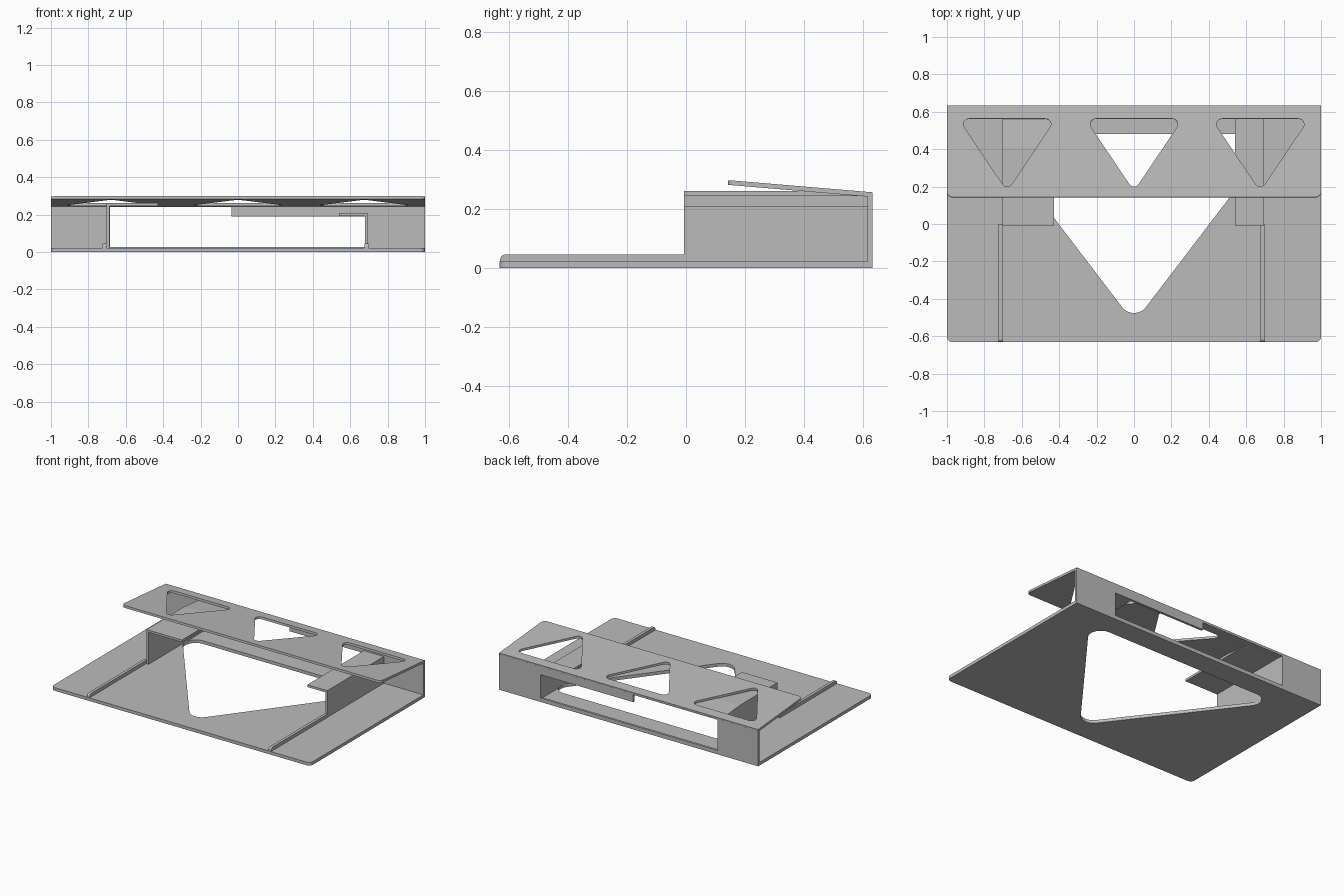
import bpy, bmesh, math
from mathutils import Matrix, Vector

cube = bpy.data.objects.get("Cube")
if cube:
    bpy.data.objects.remove(cube, do_unlink=True)

grey = bpy.data.materials.new("plain grey")
grey.use_nodes = True
grey.diffuse_color = (0.5, 0.5, 0.5, 1)
grey.node_tree.nodes["Principled BSDF"].inputs["Base Color"].default_value = (0.5, 0.5, 0.5, 1)

FRONT, BACK = -0.632, 0.632
SHEET = 0.016          # wall and lid thickness
FLOOR = 0.022          # base thickness
WALL_IN = BACK - SHEET
TILT = math.radians(-4.8)

FLAT = Matrix.Identity(4)
UPRIGHT = Matrix.Rotation(math.pi / 2, 4, 'X')                          # drawn in x, z
SIDEWAYS = Matrix(((0, 0, 1, 0), (1, 0, 0, 0), (0, 1, 0, 0), (0, 0, 0, 1)))  # drawn in y, z


def rounded(corners, steps=8):
    """Outline from (x, y, radius) corners, each filleted by its radius."""
    out = []
    for i, (x, y, r) in enumerate(corners):
        p = Vector((x, y))
        if not r:
            out.append(p)
            continue
        a = (Vector(corners[i - 1][:2]) - p).normalized()
        b = (Vector(corners[(i + 1) % len(corners)][:2]) - p).normalized()
        half = a.angle(b) / 2
        centre = p + (a + b).normalized() * (r / math.sin(half))
        start = p + a * (r / math.tan(half)) - centre
        end = p + b * (r / math.tan(half)) - centre
        sweep = start.angle_signed(end)
        for k in range(steps + 1):
            t = -sweep * k / steps
            out.append(centre + Matrix.Rotation(t, 2) @ start)
    return out


def sharp(points):
    return [(x, y, 0) for x, y in points]


def triangle(cx, top, half_width, height, r):
    return [(cx - half_width, top, r), (cx, top - height, r), (cx + half_width, top, r)]


def sheet(name, outlines, thickness, matrix):
    """Flat part: first outline is the edge, the others are openings."""
    curve = bpy.data.curves.new(name, 'CURVE')
    curve.dimensions = '2D'
    curve.fill_mode = 'BOTH'
    curve.extrude = thickness / 2
    for corners in outlines:
        pts = rounded(corners)
        spline = curve.splines.new('POLY')
        spline.points.add(len(pts) - 1)
        for sp, p in zip(spline.points, pts):
            sp.co = (p.x, p.y, 0, 1)
        spline.use_cyclic_u = True
    temp = bpy.data.objects.new(name, curve)
    bpy.context.collection.objects.link(temp)
    bpy.context.view_layer.update()
    mesh = bpy.data.meshes.new_from_object(temp.evaluated_get(bpy.context.evaluated_depsgraph_get()))
    bpy.data.objects.remove(temp, do_unlink=True)
    mesh.transform(matrix)
    bm = bmesh.new()
    bm.from_mesh(mesh)
    bmesh.ops.remove_doubles(bm, verts=bm.verts, dist=0.0001)
    bmesh.ops.recalc_face_normals(bm, faces=bm.faces)
    for f in bm.faces:
        f.smooth = False
    bm.to_mesh(mesh)
    bm.free()
    mesh.materials.clear()
    mesh.materials.append(grey)
    obj = bpy.data.objects.new(name, mesh)
    bpy.context.collection.objects.link(obj)
    return obj


# Base with the large triangular opening
sheet("base", [
    [(-1, FRONT, 0.03), (1, FRONT, 0.03), (1, WALL_IN, 0), (-1, WALL_IN, 0)],
    triangle(0, 0.48, 0.769, 1.008, 0.08),
], FLOOR, Matrix.Translation((0, 0, FLOOR / 2)))

# Back wall with its stepped window
sheet("back_wall", [
    sharp([(-1, 0), (1, 0), (1, 0.246), (-1, 0.246)]),
    sharp([(-0.685, 0.027), (0.68, 0.027), (0.68, 0.19), (-0.035, 0.19),
           (-0.035, 0.241), (-0.685, 0.241)]),
], SHEET, Matrix.Translation((0, BACK - SHEET / 2, 0)) @ UPRIGHT)

# Tilted lid with three triangular openings, hinged on the back edge
lid_matrix = Matrix.Translation((0, BACK, 0.249)) @ Matrix.Rotation(TILT, 4, 'X')
sheet("lid", [[(-1, -0.491, 0.03), (1, -0.491, 0.03), (1, 0, 0), (-1, 0, 0)]]
      + [triangle(cx, -0.07, 0.26, 0.388, 0.03) for cx in (-0.678, 0, 0.675)],
      SHEET, lid_matrix)


# Angle brackets running back to front
def bracket(name, outer, inner, top):
    s = math.copysign(SHEET, outer)
    y0 = -0.007
    return sheet(name, [sharp([
        (outer, FLOOR), (outer, top), (inner, top), (inner, top - SHEET),
        (outer - s, top - SHEET), (outer - s, FLOOR)])],
        WALL_IN - y0, Matrix.Translation((0, (WALL_IN + y0) / 2, 0)) @ UPRIGHT)


bracket("left_bracket", 0.695, 0.54, 0.208)
right = bracket("right_bracket", -0.702, -0.428, 0.261)

# Trim the taller bracket along the underside of the lid
bm = bmesh.new()
bm.from_mesh(right.data)
cut = bmesh.ops.bisect_plane(
    bm, geom=bm.verts[:] + bm.edges[:] + bm.faces[:], clear_outer=True,
    plane_co=lid_matrix @ Vector((0, 0, -SHEET / 2 + 0.001)),
    plane_no=lid_matrix.to_3x3() @ Vector((0, 0, 1)))
bmesh.ops.holes_fill(bm, edges=[e for e in bm.edges if e.is_boundary])
bmesh.ops.recalc_face_normals(bm, faces=bm.faces)
bm.to_mesh(right.data)
bm.free()

# Guide rails in front of the brackets
for name, x in (("left_rail", 0.687), ("right_rail", -0.714)):
    sheet(name, [[(FRONT + 0.002, FLOOR, 0), (0, FLOOR, 0), (0, 0.046, 0),
                  (FRONT + 0.002, 0.046, 0.018)]],
          0.02, Matrix.Translation((x, 0, 0)) @ SIDEWAYS)
